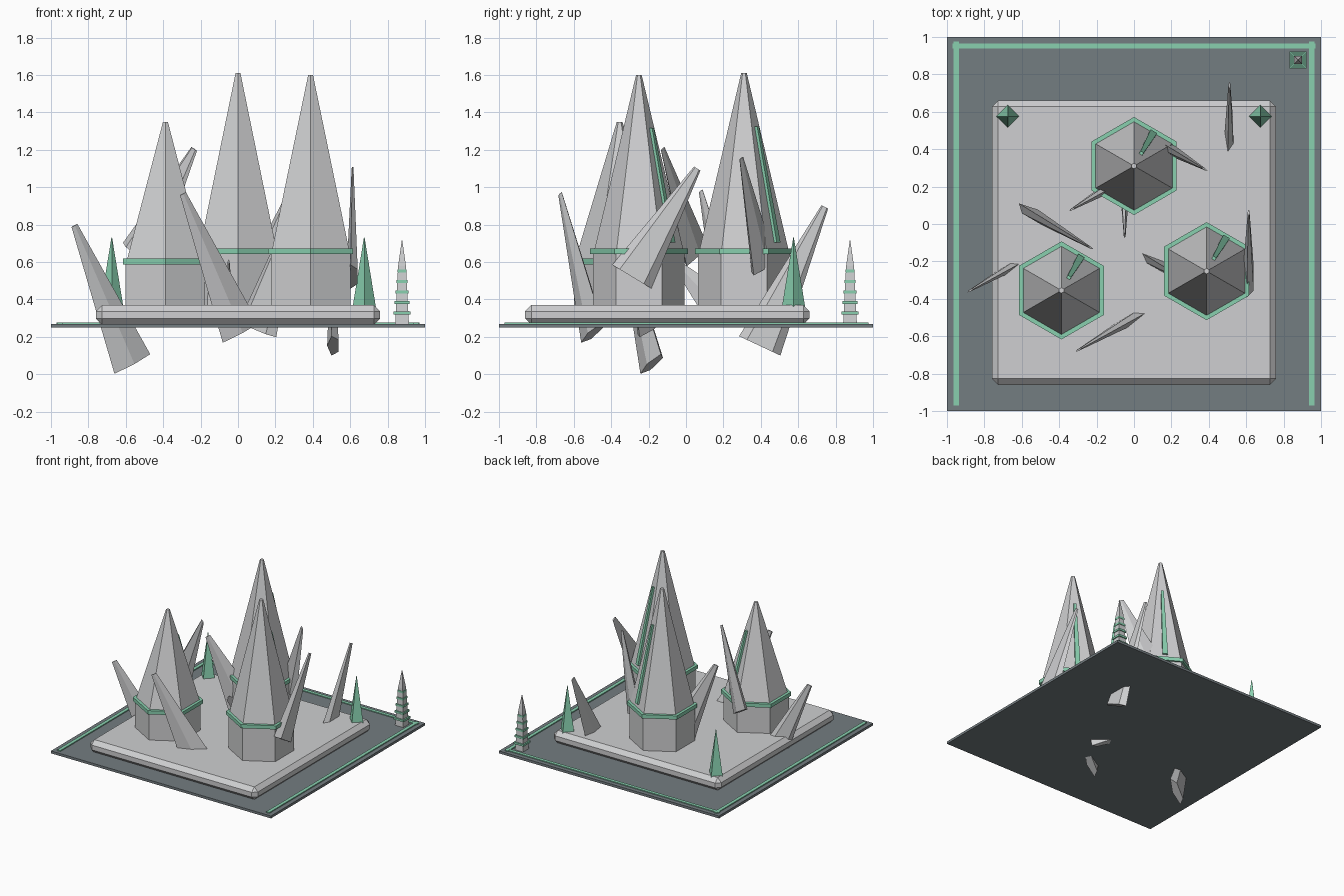
import bpy, bmesh, math
from mathutils import Vector, Matrix

if "Cube" in bpy.data.objects:
    bpy.data.objects.remove(bpy.data.objects["Cube"])


def material(name, rgb):
    m = bpy.data.materials.new(name)
    m.diffuse_color = (*rgb, 1)
    m.use_nodes = True
    m.node_tree.nodes["Principled BSDF"].inputs["Base Color"].default_value = m.diffuse_color
    return m


STONE = material("light stone", (0.62, 0.625, 0.635))
SLATE = material("dark slate", (0.175, 0.205, 0.22))
GREEN = material("mint green", (0.25, 0.63, 0.43))


def finish(name, bm, mat, matrix=None):
    bmesh.ops.recalc_face_normals(bm, faces=bm.faces)
    me = bpy.data.meshes.new(name)
    bm.to_mesh(me)
    bm.free()
    me.materials.append(mat)
    ob = bpy.data.objects.new(name, me)
    if matrix:
        ob.matrix_world = matrix
    bpy.context.collection.objects.link(ob)
    return ob


def loft(name, rings, mat, matrix=None):
    """Join rings of points with quads and cap both ends."""
    bm = bmesh.new()
    vs = [[bm.verts.new(p) for p in ring] for ring in rings]
    n = len(vs[0])
    for a, b in zip(vs, vs[1:]):
        for i in range(n):
            j = (i + 1) % n
            bm.faces.new((a[i], a[j], b[j], b[i]))
    bm.faces.new(vs[0][::-1])
    bm.faces.new(vs[-1])
    return finish(name, bm, mat, matrix)


def ngon(n, r, z, phase=90, flat=1.0):
    return [(r * math.cos(math.radians(phase) + math.tau * i / n),
             r * flat * math.sin(math.radians(phase) + math.tau * i / n), z)
            for i in range(n)]


def prism(name, n, levels, x, y, mat, phase=90):
    """Upright n-sided solid through (radius, height) levels."""
    return loft(name, [ngon(n, r, z, phase) for r, z in levels], mat,
                Matrix.Translation((x, y, 0)))


def box(name, x0, x1, y0, y1, z0, z1, mat, bevel=0):
    bm = bmesh.new()
    bmesh.ops.create_cube(bm, size=1)
    for v in bm.verts:
        v.co = ((x0 + x1) / 2 + v.co.x * (x1 - x0),
                (y0 + y1) / 2 + v.co.y * (y1 - y0),
                (z0 + z1) / 2 + v.co.z * (z1 - z0))
    if bevel:
        bmesh.ops.bevel(bm, geom=list(bm.edges), offset=bevel, segments=1,
                        affect='EDGES', profile=0.5)
    return finish(name, bm, mat)


# Ground plate with border strips
box("ground_plate", -1, 1, -1, 1, 0.25, 0.27, SLATE)
box("border_strip_back", -0.97, 0.97, 0.938, 0.965, 0.265, 0.277, GREEN)
for side, x in (("left", -0.95), ("right", 0.95)):
    box("border_strip_" + side, x - 0.014, x + 0.014, -0.97, 0.975,
        0.265, 0.278, GREEN)

# Bevelled platform
box("platform", -0.76, 0.76, -0.86, 0.66, 0.265, 0.37, STONE, 0.033)


# Hexagonal towers: body, spire, band, light slot on one spire face
def tower(i, x, y, z_band, z_top):
    prism(f"tower_body_{i}", 6, [(0.245, 0.36), (0.245, z_band)], x, y, STONE)
    prism(f"tower_spire_{i}", 6, [(0.24, z_band), (0.015, z_top)], x, y, STONE)
    prism(f"tower_band_{i}", 6, [(0.262, z_band - 0.015),
                                 (0.262, z_band + 0.015)], x, y, GREEN)
    rings = []
    for t, w in ((0.05, 0.02), (0.7, 0.01)):
        z = z_band + t * (z_top - z_band)
        r = (0.24 + t * (0.015 - 0.24)) * math.cos(math.pi / 6)
        rings.append([(r - 0.01, -w, z), (r + 0.016, -w, z),
                      (r + 0.016, w, z), (r - 0.01, w, z)])
    loft(f"spire_slot_{i}", rings, GREEN,
         Matrix.Translation((x, y, 0)) @ Matrix.Rotation(math.pi / 3, 4, 'Z'))


tower(1, 0, 0.31, 0.657, 1.61)
tower(2, 0.388, -0.252, 0.657, 1.60)
tower(3, -0.388, -0.355, 0.603, 1.35)


# Tilted flattened shards: base centre, tip centre, base half width
def shard(i, base, tip, half=0.122):
    base, tip = Vector(base), Vector(tip)
    z = tip - base
    length = z.length
    z.normalize()
    h = Vector((z.x, z.y, 0)).normalized()
    y = z.cross(h).normalized()
    x = y.cross(z)
    m = Matrix((x, y, z)).transposed().to_4x4()
    m.translation = base
    r = half / 0.951
    loft(f"shard_{i}", [ngon(5, r, 0, 90, 0.26),
                        ngon(5, 0.021, length, 90, 0.26)], STONE, m)


SHARDS = [
    ((-0.57, -0.18, 0.055), (-0.875, -0.355, 0.795)),
    ((-0.53, 0.048, 0.64), (-0.235, -0.125, 1.205)),
    ((0.009, -0.496, 0.221), (-0.295, -0.672, 0.965)),
    ((0.10, -0.20, 0.24), (0.308, -0.32, 0.90)),
    ((0.175, 0.41, 0.573), (0.375, 0.295, 1.155)),
    ((-0.09, 0.22, 0.39), (-0.33, 0.08, 0.98)),
    ((0.51, 0.394, 0.152), (0.51, 0.742, 0.895)),
    ((0.613, -0.29, 0.522), (0.613, 0.06, 1.10)),
]
for i, (b, t) in enumerate(SHARDS, 1):
    shard(i, b, t)
shard(9, (-0.05, 0.17, 0.36), (-0.05, -0.06, 0.6), 0.09)

# Green corner pyramids
for side, x in (("left", -0.675), ("right", 0.675)):
    prism("corner_pyramid_" + side, 4, [(0.062, 0.36), (0.002, 0.73)],
          x, 0.575, GREEN)

# Small banded beacon in the back corner
S2 = math.sqrt(2)
prism("beacon_body", 4, [(0.037 * S2, 0.265), (0.021 * S2, 0.58),
                         (0.002, 0.715)], 0.877, 0.877, STONE, 45)
for i in range(5):
    z, r = 0.327 + 0.056 * i, (0.045 - 0.005 * i) * S2
    prism(f"beacon_band_{i + 1}", 4, [(r, z - 0.008), (r, z + 0.008)],
          0.877, 0.877, GREEN, 45)
